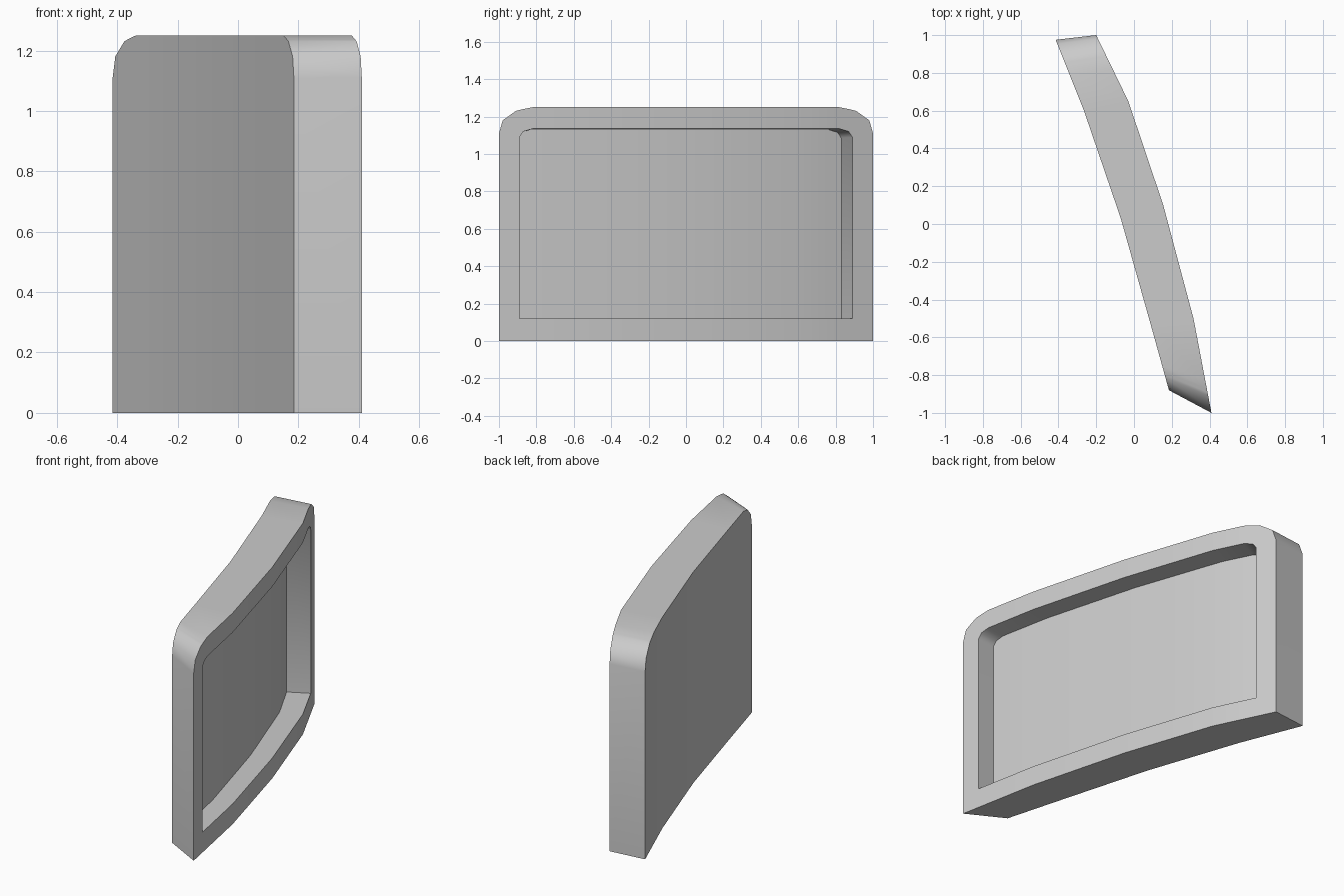
import bpy, bmesh, math

if "Cube" in bpy.data.objects:
    bpy.data.objects.remove(bpy.data.objects["Cube"])

# Plan curves as (x, y): convex front face and the matching concave back face
FRONT = [(0.41, -1.0), (0.315, -0.5), (0.155, 0.1), (-0.03, 0.65), (-0.20, 1.0)]
BACK = [(0.185, -0.88), (0.085, -0.52), (-0.07, 0.03), (-0.265, 0.6), (-0.415, 0.975)]
RECESS_BOTTOM = 0.12

# Columns along the panel: front y, top height, recess top (None outside recess)
END = [(1.0, 1.11, None), (0.98, 1.18, None), (0.91, 1.23, None),
       (0.89, 1.235, 1.09), (0.87, 1.24, 1.12), (0.82, 1.25, 1.135)]
COLUMNS = [(-y, t, r) for y, t, r in END]
COLUMNS += [(y, 1.25, 1.135) for y in (-0.5, 0.1, 0.65)]
COLUMNS += END[::-1]


def plan(y):
    """Front and back plan points for a given front y."""
    for i in range(4):
        y0, y1 = FRONT[i][1], FRONT[i + 1][1]
        if y <= y1 + 1e-6:
            t = (y - y0) / (y1 - y0)
            mix = lambda c: tuple(a + (b - a) * t for a, b in zip(c[i], c[i + 1]))
            return mix(FRONT), mix(BACK)


bm = bmesh.new()
cols = []
for y, top, rec in COLUMNS:
    f, b = plan(y)
    v = lambda p, z: bm.verts.new((p[0], p[1], z))
    c = dict(f0=v(f, 0), f1=v(f, top), b0=v(b, 0), b1=v(b, top), rec=rec)
    if rec:
        d = (f[0] - 0.116, f[1] - 0.035 - 0.028 * y)
        c.update(r0=v(f, RECESS_BOTTOM), r1=v(f, rec),
                 d0=v(d, RECESS_BOTTOM), d1=v(d, rec - 0.005))
    cols.append(c)


def face(*verts):
    bm.faces.new(verts)


for a, b in zip(cols, cols[1:]):
    # Back, top and underside
    face(a['b0'], a['b1'], b['b1'], b['b0'])
    face(a['f1'], b['f1'], b['b1'], a['b1'])
    face(a['f0'], a['b0'], b['b0'], b['f0'])
    if a['rec'] and b['rec']:
        # Rim strips, recess walls and recess floor
        for p, q in (('f0', 'r0'), ('r0', 'd0'), ('d0', 'd1'), ('d1', 'r1'), ('r1', 'f1')):
            face(a[p], b[p], b[q], a[q])
    else:
        # Solid rim at the ends
        left = [a[k] for k in ('f1', 'r1', 'r0', 'f0') if k in a]
        right = [b[k] for k in ('f0', 'r0', 'r1', 'f1') if k in b]
        face(*left, *right)

# End caps of the panel and of the recess
inner = [c for c in cols if c['rec']]
for c in (cols[0], cols[-1]):
    face(c['f0'], c['f1'], c['b1'], c['b0'])
for c in (inner[0], inner[-1]):
    face(c['r0'], c['r1'], c['d1'], c['d0'])

bmesh.ops.recalc_face_normals(bm, faces=bm.faces)
mesh = bpy.data.meshes.new("curved_panel")
bm.to_mesh(mesh)
bm.free()
panel = bpy.data.objects.new("curved_panel", mesh)
bpy.context.collection.objects.link(panel)
bpy.context.view_layer.objects.active = panel
panel.select_set(True)
bpy.ops.object.shade_smooth_by_angle(angle=math.radians(40))
